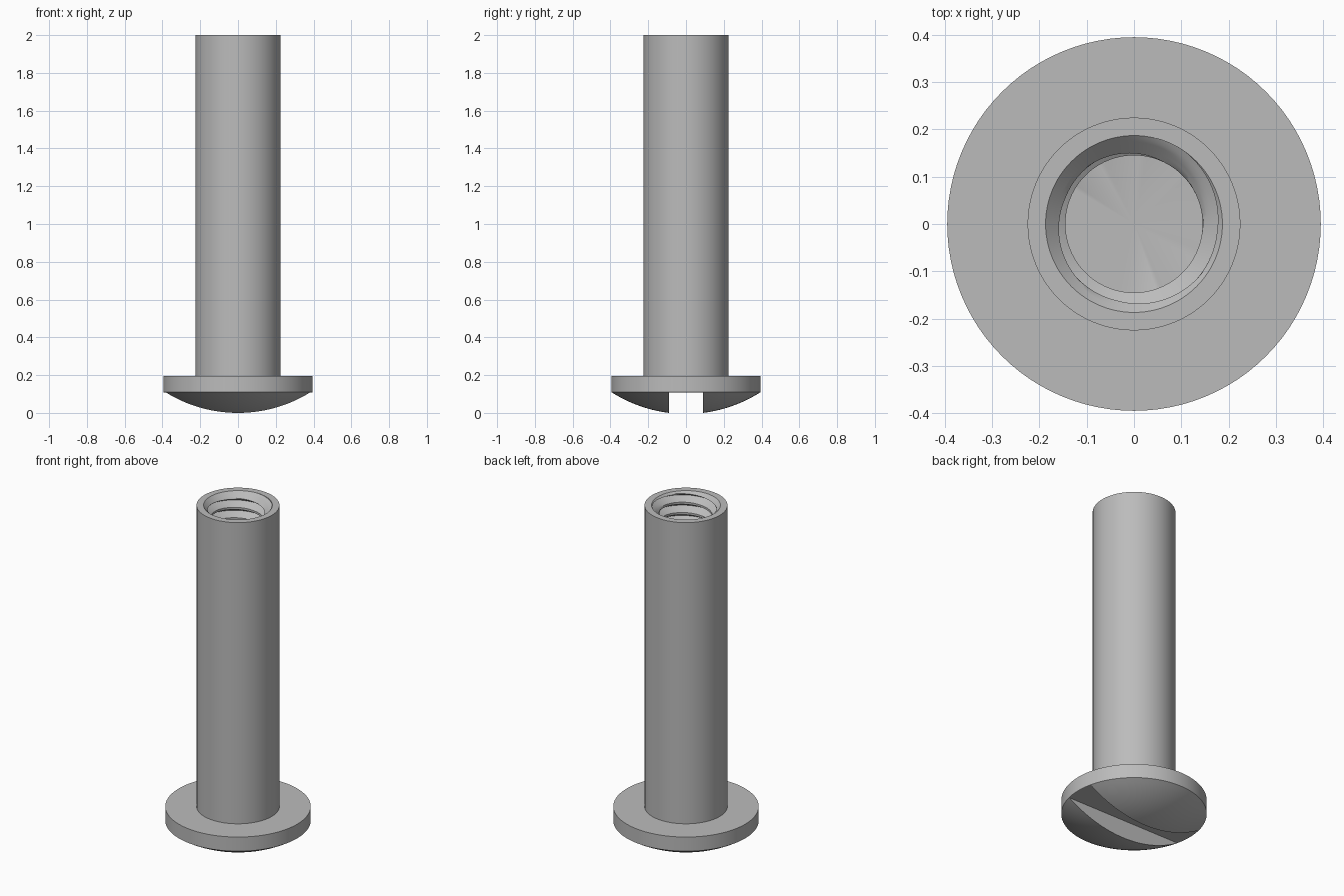
import bpy, bmesh, math

cube = bpy.data.objects.get("Cube")
if cube:
    bpy.data.objects.remove(cube, do_unlink=True)

SIDES = 96
TOP, BORE_FLOOR = 2.0, 0.25
ROOT_R, CREST_R = 0.187, 0.145      # thread radii
PITCH, ROOT_Z = 0.062, 1.922        # thread lead and root height
SAMPLES = 10                        # rows per thread turn

steel = bpy.data.materials.new("steel grey")
steel.use_nodes = True
grey = (0.5, 0.5, 0.5, 1)
steel.diffuse_color = grey
steel.node_tree.nodes["Principled BSDF"].inputs["Base Color"].default_value = grey


def add_grid(bm, point, rows):
    """Round surface; point(row, turn) gives radius and height."""
    grid = []
    for row in rows:
        ring = []
        for i in range(SIDES + 1):
            r, z = point(row, i / SIDES)
            a = math.tau * i / SIDES
            ring.append(bm.verts.new((r * math.cos(a), r * math.sin(a), z)))
        grid.append(ring)
    for low, high in zip(grid, grid[1:]):
        for i in range(SIDES):
            bm.faces.new((low[i], low[i + 1], high[i + 1], high[i]))


def add_lathe(bm, profile):
    add_grid(bm, lambda row, turn: profile[row], range(len(profile)))


def make_object(name, bm):
    bmesh.ops.remove_doubles(bm, verts=bm.verts, dist=1e-5)
    bmesh.ops.recalc_face_normals(bm, faces=bm.faces)
    mesh = bpy.data.meshes.new(name)
    bm.to_mesh(mesh)
    bm.free()
    mesh.materials.append(steel)
    obj = bpy.data.objects.new(name, mesh)
    bpy.context.collection.objects.link(obj)
    return obj


def select_only(obj):
    bpy.ops.object.select_all(action='DESELECT')
    obj.select_set(True)
    bpy.context.view_layer.objects.active = obj


def thread_point(row, turn):
    """Helical groove with a conical lead-in at the mouth."""
    z = ROOT_Z + PITCH * (row / SAMPLES + turn)
    if z <= BORE_FLOOR:
        return CREST_R, BORE_FLOOR
    z = min(z, TOP)
    phase = (z - ROOT_Z) / PITCH - turn
    gap = abs(phase - round(phase)) * PITCH
    r = max(CREST_R, ROOT_R - gap / 0.58)
    return max(r, ROOT_R - (TOP - z)), z


# Hollow shaft with internal thread
bm = bmesh.new()
add_lathe(bm, [(0, 0.15), (0.225, 0.15), (0.225, TOP), (ROOT_R, TOP)])
turns = math.ceil((ROOT_Z - BORE_FLOOR) / PITCH) + 2
add_grid(bm, thread_point, range(-turns * SAMPLES, 3 * SAMPLES))
add_lathe(bm, [(CREST_R, BORE_FLOOR), (0, BORE_FLOOR)])
shaft = make_object("threaded_shaft", bm)

# Domed head with a flat flange
HEAD_R, RIM_Z, DOME_R, APEX = 0.395, 0.11, 0.733, -0.0056
dome = []
for i in range(16):
    r = HEAD_R * i / 16
    dome.append((r, APEX + DOME_R - math.sqrt(DOME_R ** 2 - r ** 2)))
bm = bmesh.new()
add_lathe(bm, dome + [(HEAD_R, RIM_Z), (HEAD_R, 0.195), (0, 0.195)])
head = make_object("domed_head", bm)

# Driver slot across the head
bm = bmesh.new()
bmesh.ops.create_cube(bm, size=1)
bmesh.ops.scale(bm, vec=(1.2, 0.18, 0.209), verts=bm.verts)
bmesh.ops.translate(bm, vec=(0, 0, 0.0045), verts=bm.verts)
cutter = make_object("slot_cutter", bm)
cutter.hide_render = True
slot = head.modifiers.new("slot", 'BOOLEAN')
slot.operation = 'DIFFERENCE'
slot.solver = 'EXACT'
slot.object = cutter
select_only(head)
bpy.ops.object.modifier_apply(modifier=slot.name)
bpy.data.objects.remove(cutter, do_unlink=True)

for obj in (shaft, head):
    select_only(obj)
    bpy.ops.object.shade_smooth_by_angle(angle=math.radians(25))
